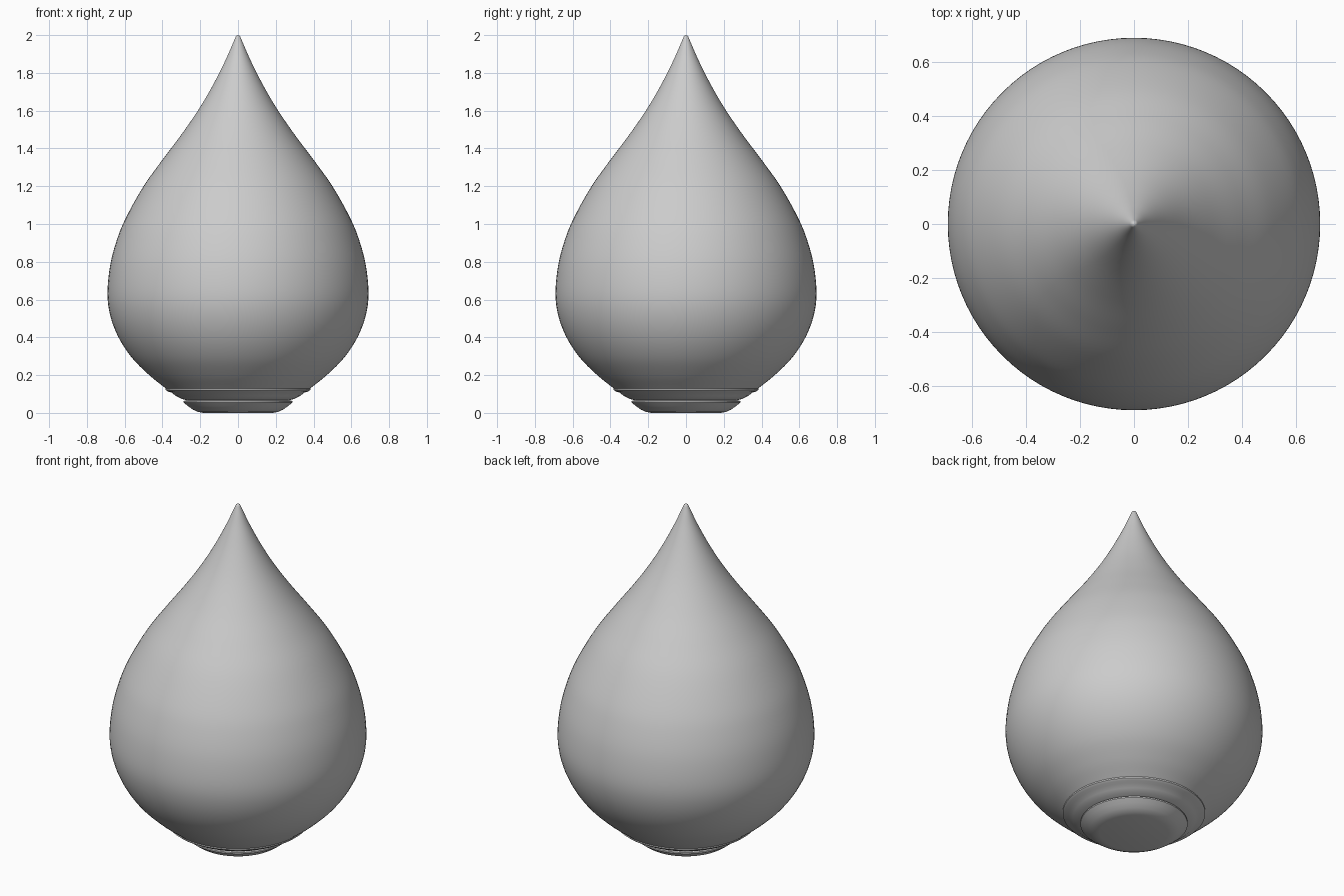
import bpy, bmesh, math
from mathutils import Vector

cube = bpy.data.objects.get("Cube")
if cube:
    bpy.data.objects.remove(cube)

SEGMENTS = 96

grey = bpy.data.materials.new("plain_grey")
grey.use_nodes = True
colour = (0.6, 0.6, 0.6, 1)
grey.diffuse_color = colour
grey.node_tree.nodes["Principled BSDF"].inputs["Base Color"].default_value = colour


def smooth_path(points, steps=6):
    """Catmull-Rom curve through (radius, height) points."""
    p = [Vector(q) for q in points]
    p = [2 * p[0] - p[1]] + p + [2 * p[-1] - p[-2]]
    path = []
    for a, b, c, d in zip(p, p[1:], p[2:], p[3:]):
        for i in range(steps):
            t = i / steps
            path.append(b + (c - a) * t / 2
                        + (2 * a - 5 * b + 4 * c - d) * t ** 2 / 2
                        + (3 * b - a - 3 * c + d) * t ** 3 / 2)
    return path + [p[-2]]


def lathe(name, path, sharp_angle):
    """Spin a bottom-to-top profile around the z axis."""
    bm = bmesh.new()
    verts = [bm.verts.new((r, 0, z)) for r, z in path]
    edges = [bm.edges.new(pair) for pair in zip(verts, verts[1:])]
    bmesh.ops.spin(bm, geom=verts + edges, cent=(0, 0, 0), axis=(0, 0, 1),
                   angle=math.tau, steps=SEGMENTS, use_duplicate=False)
    bmesh.ops.remove_doubles(bm, verts=bm.verts, dist=0.0003)
    bmesh.ops.recalc_face_normals(bm, faces=bm.faces)
    mesh = bpy.data.meshes.new(name)
    bm.to_mesh(mesh)
    bm.free()
    mesh.materials.append(grey)
    obj = bpy.data.objects.new(name, mesh)
    bpy.context.collection.objects.link(obj)
    bpy.ops.object.select_all(action="DESELECT")
    obj.select_set(True)
    bpy.context.view_layer.objects.active = obj
    bpy.ops.object.shade_smooth_by_angle(angle=math.radians(sharp_angle))


# Teardrop body, from its lower rim to the rounded tip
body = smooth_path([
    (0.383, 0.13), (0.47, 0.2), (0.56, 0.29), (0.63, 0.395), (0.675, 0.51),
    (0.691, 0.63), (0.677, 0.78), (0.64, 0.92), (0.59, 1.04), (0.5, 1.2),
    (0.4, 1.34), (0.295, 1.48), (0.2, 1.62), (0.125, 1.75), (0.065, 1.87),
    (0.03, 1.95), (0.012, 1.992)])
lathe("teardrop_body", body + [Vector((0.006, 1.998)), Vector((0, 2))], 40)

# Stepped foot: outer rim, groove, inner ring and flat underside
foot = [(0, 0), (0.185, 0), (0.215, 0.006), (0.24, 0.018), (0.265, 0.036),
        (0.288, 0.055), (0.288, 0.063), (0.272, 0.067), (0.3, 0.075),
        (0.33, 0.09), (0.352, 0.108), (0.372, 0.113), (0.383, 0.122),
        (0.383, 0.13)]
lathe("stepped_foot", foot, 40)
